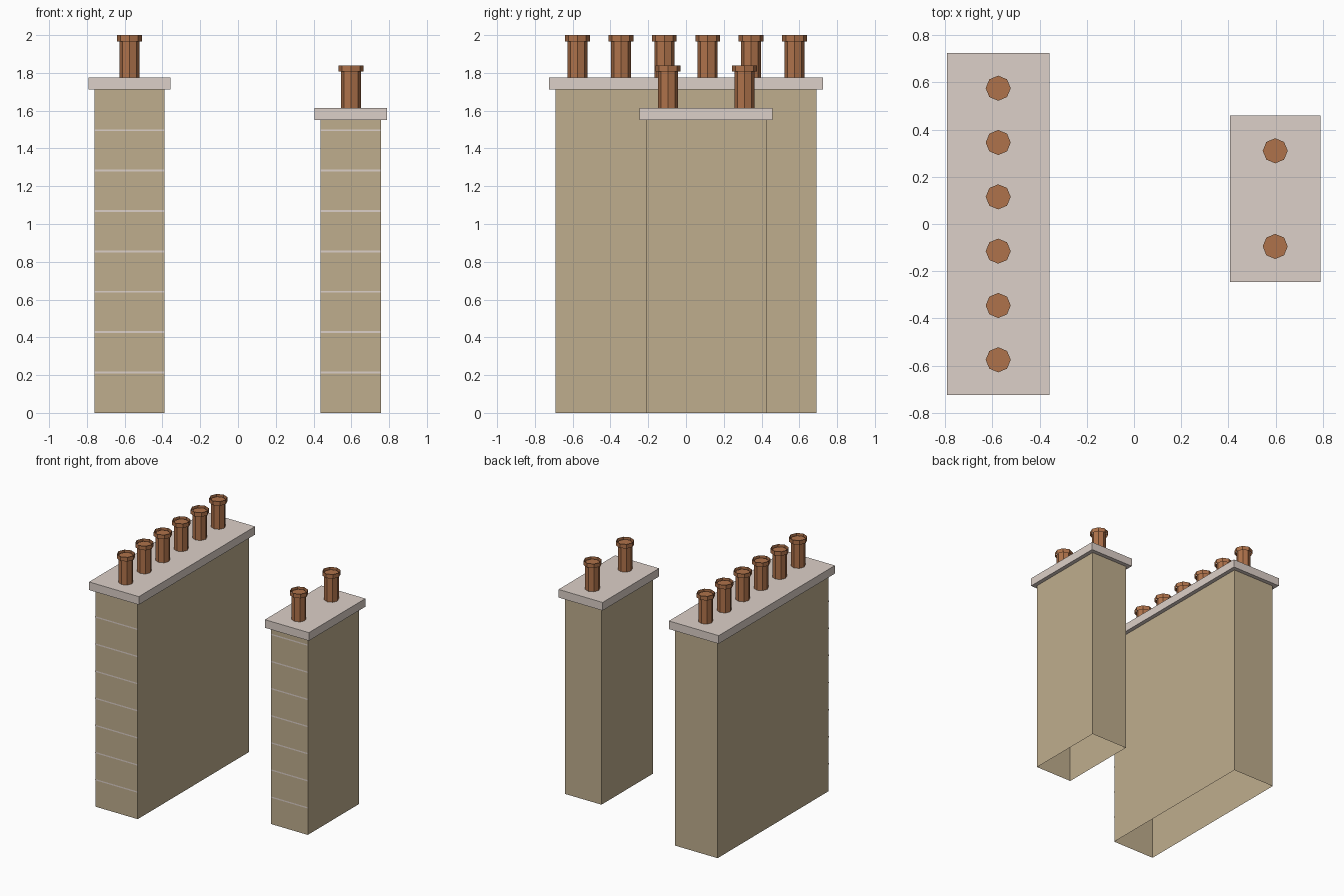
import bpy, bmesh, math

if "Cube" in bpy.data.objects:
    bpy.data.objects.remove(bpy.data.objects["Cube"])


def material(name, rgb):
    m = bpy.data.materials.new(name)
    m.diffuse_color = (*rgb, 1)
    m.use_nodes = True
    m.node_tree.nodes["Principled BSDF"].inputs["Base Color"].default_value = m.diffuse_color
    return m


BRICK = material("tan_brick", (0.52, 0.42, 0.27))
STONE = material("pale_stone", (0.72, 0.63, 0.58))
CLAY = material("terracotta", (0.43, 0.17, 0.07))


def finish(name, bm, mat):
    mesh = bpy.data.meshes.new(name)
    bm.to_mesh(mesh)
    bm.free()
    mesh.materials.append(mat)
    obj = bpy.data.objects.new(name, mesh)
    bpy.context.collection.objects.link(obj)
    return obj


def box(name, x0, x1, y0, y1, z0, z1, mat, open_ends=False):
    bm = bmesh.new()
    bmesh.ops.create_cube(bm, size=1)
    for v in bm.verts:
        v.co.x = x1 if v.co.x > 0 else x0
        v.co.y = y1 if v.co.y > 0 else y0
        v.co.z = z1 if v.co.z > 0 else z0
    bm.normal_update()
    if open_ends:
        ends = [f for f in bm.faces if abs(f.normal.z) > 0.9]
        bmesh.ops.delete(bm, geom=ends, context='FACES_ONLY')
    return finish(name, bm, mat)


def octagon_tube(bm, x, y, r, z0, z1, top):
    ring = [(x + r * math.cos(i * math.pi / 4), y + r * math.sin(i * math.pi / 4))
            for i in range(8)]
    low = [bm.verts.new((*p, z0)) for p in ring]
    high = [bm.verts.new((*p, z1)) for p in ring]
    for i in range(8):
        j = (i + 1) % 8
        bm.faces.new((low[i], low[j], high[j], high[i]))
    if top:
        bm.faces.new(high)


def pot(name, x, y, z):
    # Closed octagonal flue with an open collar around its top
    bm = bmesh.new()
    octagon_tube(bm, x, y, 0.053, z, z + 0.21, True)
    octagon_tube(bm, x, y, 0.066, z + 0.192, z + 0.225, False)
    finish(name, bm, CLAY)


def mortar_lines(name, x0, x1, y):
    # Thin courses on the front face only
    bm = bmesh.new()
    for k in range(1, 8):
        z = k * 0.2138
        corners = [(x0, z - 0.005), (x1, z - 0.005), (x1, z + 0.005), (x0, z + 0.005)]
        bm.faces.new([bm.verts.new((a, y - 0.002, b)) for a, b in corners])
    finish(name, bm, STONE)


def chimney(name, x0, x1, y0, y1, height, pot_ys):
    # Hollow shaft, overhanging cap slab, course lines, row of pots
    o, t = 0.032, 0.064
    box(name + "_shaft", x0, x1, y0, y1, 0, height, BRICK, open_ends=True)
    box(name + "_cap", x0 - o, x1 + o, y0 - o, y1 + o, height, height + t, STONE)
    mortar_lines(name + "_mortar_lines", x0, x1, y0)
    for i, y in enumerate(pot_ys):
        pot(f"{name}_pot_{i + 1}", (x0 + x1) / 2, y, height + t)


chimney("large_chimney", -0.76, -0.39, -0.692, 0.692, 1.711,
        [-0.575 + 0.23 * i for i in range(6)])
chimney("small_chimney", 0.438, 0.758, -0.213, 0.427, 1.551, [-0.095, 0.31])
